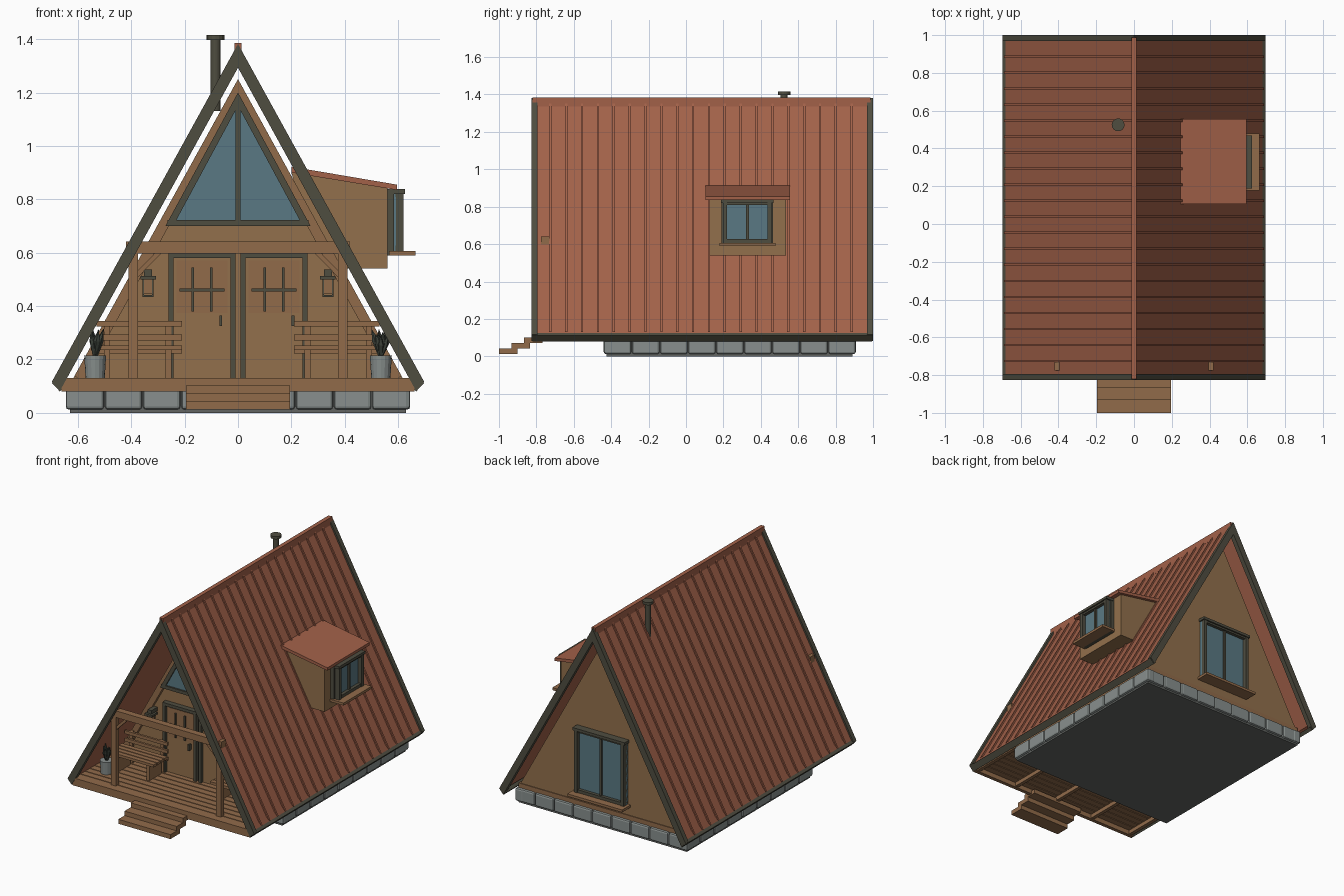
import bpy, bmesh, math, random
from mathutils import Matrix, Vector

random.seed(4)
if "Cube" in bpy.data.objects:
    bpy.data.objects.remove(bpy.data.objects["Cube"])


def material(name, *srgb):
    m = bpy.data.materials.new(name)
    m.use_nodes = True
    c = [(v / 255 / 12.92) if v < 11 else ((v / 255 + 0.055) / 1.055) ** 2.4 for v in srgb] + [1]
    m.diffuse_color = c
    m.node_tree.nodes["Principled BSDF"].inputs["Base Color"].default_value = c
    return m


ROOF = material("red metal roof", 162, 97, 73)
WALL = material("tan wall", 146, 112, 76)
WOOD = material("brown wood", 145, 107, 74)
TRIM = material("dark trim", 79, 77, 64)
GLASS = material("blue glass", 90, 121, 131)
STONE = material("grey stone", 136, 143, 141)
SLAB = material("dark slab", 98, 101, 98)
LEAF = material("dark leaf", 62, 68, 60)


def finish(name, bm, mat, bevel=0, matrix=None):
    bmesh.ops.recalc_face_normals(bm, faces=bm.faces)
    me = bpy.data.meshes.new(name)
    bm.to_mesh(me)
    bm.free()
    me.materials.append(mat)
    ob = bpy.data.objects.new(name, me)
    bpy.context.collection.objects.link(ob)
    if matrix:
        ob.matrix_world = matrix
    if bevel:
        mod = ob.modifiers.new("soft edge", "BEVEL")
        mod.width, mod.segments = bevel, 2
    return ob


def box(name, x, y, z, mat, bevel=0, matrix=None):
    """Box from three (min, max) ranges."""
    bm = bmesh.new()
    bmesh.ops.create_cube(bm, size=1)
    for v in bm.verts:
        v.co = [r[0] if c < 0 else r[1] for c, r in zip(v.co, (x, y, z))]
    return finish(name, bm, mat, bevel, matrix)


def prism(name, profile, y0, y1, mat):
    """Extrude an x-z outline along y."""
    bm = bmesh.new()
    face = bm.faces.new([bm.verts.new((x, y0, z)) for x, z in profile])
    new = bmesh.ops.extrude_face_region(bm, geom=[face])["geom"]
    bmesh.ops.translate(bm, vec=(0, y1 - y0, 0), verts=[v for v in new if isinstance(v, bmesh.types.BMVert)])
    return finish(name, bm, mat)


def cone(name, loc, r1, r2, h, mat, sides=16, tilt=None):
    bm = bmesh.new()
    bmesh.ops.create_cone(bm, cap_ends=True, segments=sides, radius1=r1, radius2=r2, depth=h,
                          matrix=Matrix.Translation((0, 0, h / 2)))
    return finish(name, bm, mat, matrix=Matrix.Translation(loc) @ (tilt or Matrix()))


SLOPE = 1.815


def slope_strip(name, s, top, bottom, x0, x1, y0, y1, mat):
    """Sloping band; top and bottom are its heights at the ridge."""
    pts = [(x0, top - SLOPE * x0), (x1, top - SLOPE * x1),
           (x1 - 0.03, bottom - SLOPE * (x1 - 0.03)), (x0, bottom - SLOPE * x0)]
    return prism(name, [(s * x, z) for x, z in pts], y0, y1, mat)


def window(name, loc, turn, w, h, bar=0.022):
    """Two-pane window facing -y before turning; loc is the bottom middle."""
    m = Matrix.Translation(loc) @ Matrix.Rotation(math.radians(turn), 4, "Z")
    a = w / 2
    box(name + "_glass", (-a, a), (-0.018, 0.01), (0, h), GLASS, matrix=m)
    for s in (-1, 1):
        box(name + "_jamb", sorted((s * a, s * (a - bar))), (-0.045, 0.01), (0, h), TRIM, matrix=m)
    for z in (0, h - bar):
        box(name + "_rail", (-a, a), (-0.04, 0.01), (z, z + bar), TRIM, matrix=m)
    box(name + "_head", (-a - 0.01, a + 0.01), (-0.05, 0.01), (h - 0.01, h + 0.008), TRIM, matrix=m)
    box(name + "_mullion", (-0.008, 0.008), (-0.03, 0), (0, h), TRIM, matrix=m)
    box(name + "_sill", (-a - 0.02, a + 0.02), (-0.09, 0.01), (-0.015, 0.002), WOOD, matrix=m)


# Foundation: slab ringed with rounded blocks
box("foundation_slab", (-0.63, 0.63), (-0.425, 0.89), (0, 0.1), SLAB)
for i in range(9):
    x = -0.643 + i * 0.143
    y = -0.44 + i * 0.15
    for s in (-1, 1):
        yc = 0.2325 + s * 0.6425
        box("foundation_block", (x + 0.002, x + 0.141), (yc - 0.03, yc + 0.03), (0.012, 0.1), STONE, 0.012)
        box("foundation_block", (s * 0.615 - 0.03, s * 0.615 + 0.03), (y + 0.002, y + 0.148),
            (0.012, 0.1), STONE, 0.012)

# House body, a solid gable under the roof
box("floor", (-0.63, 0.63), (-0.43, 0.89), (0.092, 0.13), WOOD)
prism("house_body", [(-0.628, 0.11), (0.628, 0.11), (0.01, 1.232), (-0.01, 1.232)], -0.4, 0.885, WALL)

# Roof sheets, ribs, rake and eave trim
for s in (-1, 1):
    slope_strip("roof_sheet", s, 1.36, 1.315, 0, 0.687, -0.81, 0.985, ROOF)
    for k in range(21):
        y = -0.81 + k * 0.0848
        slope_strip("roof_rib", s, 1.378, 1.355, 0, 0.688, y - 0.006, y + 0.006, ROOF)
    for y in (-0.825, 0.968):
        slope_strip("rake_trim", s, 1.382, 1.293, 0, 0.697, y, y + 0.032, TRIM)
    prism("eave_trim", [(s * 0.697, 0.112), (s * 0.667, 0.08), (s * 0.65, 0.098), (s * 0.68, 0.125)],
          -0.82, 0.995, TRIM)
    slope_strip("gable_board", s, 1.25, 1.17, 0, 0.612, -0.425, -0.395, WOOD)
box("ridge_cap", (-0.014, 0.014), (-0.82, 0.987), (1.335, 1.385), ROOF)

# Chimney
cone("chimney_pipe", (-0.084, 0.525, 1.13), 0.019, 0.019, 0.27, TRIM)
cone("chimney_cap", (-0.084, 0.525, 1.397), 0.034, 0.034, 0.018, TRIM)

# Dormer
prism("dormer_body", [(0.2, 0.9), (0.3, 0.54), (0.56, 0.54), (0.56, 0.85)], 0.125, 0.535, WALL)
prism("dormer_roof", [(0.2, 0.922), (0.595, 0.855), (0.595, 0.835), (0.2, 0.9)], 0.105, 0.555, ROOF)
box("dormer_window_casing", (0.555, 0.585), (0.19, 0.465), (0.59, 0.838), TRIM)
window("dormer_window", (0.575, 0.328, 0.605), 90, 0.26, 0.225)

# Back window
window("back_window", (0, 0.885, 0.2), 180, 0.37, 0.43)

# Triangular front window
prism("gable_window_frame", [(-0.272, 0.7), (0.272, 0.7), (0, 1.2)], -0.43, -0.4, TRIM)
prism("gable_window_glass", [(-0.238, 0.722), (0.238, 0.722), (0, 1.16)], -0.434, -0.43, GLASS)
box("gable_window_mullion", (-0.009, 0.009), (-0.445, -0.43), (0.715, 1.17), TRIM)
box("gable_window_bottom", (-0.265, 0.265), (-0.445, -0.43), (0.7, 0.722), TRIM)
for s in (-1, 1):
    prism("gable_window_side", [(s * 0.272, 0.7), (s * 0.243, 0.7), (0, 1.15), (0, 1.2)], -0.445, -0.43, TRIM)

# Twin doors with crossed bars
for c in (-0.135, 0.135):
    box("door_panel", (c - 0.11, c + 0.11), (-0.415, -0.4), (0.13, 0.585), WALL)
    box("door_upper_panel", (c - 0.095, c + 0.095), (-0.42, -0.41), (0.375, 0.57), WOOD)
    for s in (-1, 1):
        box("door_jamb", (c + s * 0.116 - 0.01, c + s * 0.116 + 0.01), (-0.435, -0.4), (0.13, 0.6), TRIM)
        box("door_bar", (c + s * 0.035 - 0.005, c + s * 0.035 + 0.005), (-0.43, -0.42), (0.38, 0.545), TRIM)
    box("door_head", (c - 0.125, c + 0.125), (-0.435, -0.4), (0.58, 0.6), TRIM)
    box("door_cross_bar", (c - 0.085, c + 0.085), (-0.432, -0.42), (0.455, 0.466), TRIM)
    box("door_handle", (c + 0.066, c + 0.076), (-0.44, -0.41), (0.325, 0.365), TRIM)

# Porch deck and steps
for i in range(8):
    y = -0.8 + i * 0.05
    box("deck_plank", (-0.675, 0.675), (y + 0.003, y + 0.047), (0.112, 0.13), WOOD)
for x in (-0.64, -0.32, 0, 0.32, 0.64):
    box("deck_joist", (x - 0.012, x + 0.012), (-0.8, -0.42), (0.085, 0.113), WOOD)
box("deck_fascia", (-0.662, 0.662), (-0.822, -0.797), (0.08, 0.131), WOOD)
for i in range(3):
    y, z = -1 + i * 0.067, 0.012 + i * 0.03
    box("step", (-0.195, 0.195), (y, y + 0.1), (z, z + 0.03), WOOD)

# Porch frame
box("porch_beam", (-0.42, 0.42), (-0.775, -0.73), (0.597, 0.642), WOOD)
for s in (-1, 1):
    box("porch_post", (s * 0.393 - 0.018, s * 0.393 + 0.018), (-0.77, -0.735), (0.13, 0.6), WOOD)
    prism("porch_brace", [(s * 0.378, 0.53), (s * 0.378, 0.505), (s * 0.285, 0.6), (s * 0.31, 0.6)],
          -0.762, -0.742, WOOD)

    # Bench against the wall
    def span(a, b):
        return sorted((s * a, s * b))
    for z in (0.222, 0.272, 0.323):
        box("bench_back_slat", span(0.21, 0.53), (-0.455, -0.44), (z, z + 0.022), WOOD)
    for k in range(4):
        y = -0.6 + k * 0.038
        box("bench_seat_slat", span(0.21, 0.55), (y, y + 0.032), (0.235, 0.253), WOOD)
    for x in (0.25, 0.48):
        box("bench_leg", span(x, x + 0.022), (-0.59, -0.46), (0.13, 0.235), WOOD)
        box("bench_back_post", span(x, x + 0.022), (-0.44, -0.426), (0.13, 0.345), WOOD)

    # Wall lantern
    x = s * 0.337
    box("lantern_body", (x - 0.017, x + 0.017), (-0.465, -0.431), (0.445, 0.5), WOOD)
    for i in (-1, 1):
        for y in (-0.465, -0.431):
            box("lantern_rod", (x + i * 0.018 - 0.003, x + i * 0.018 + 0.003), (y - 0.003, y + 0.003),
                (0.435, 0.505), TRIM)
    box("lantern_base", (x - 0.021, x + 0.021), (-0.47, -0.426), (0.434, 0.441), TRIM)
    box("lantern_cap", (x - 0.029, x + 0.029), (-0.478, -0.418), (0.5, 0.513), TRIM)
    box("lantern_top", (x - 0.015, x + 0.015), (-0.463, -0.4), (0.513, 0.537), TRIM)

    # Potted plant with pointed leaves
    cone("plant_pot", (s * 0.535, -0.64, 0.13), 0.036, 0.041, 0.085, STONE)
    for k in range(12):
        tilt = Matrix.Rotation(k * 2.4, 4, "Z") @ Matrix.Rotation(random.uniform(0.05, 0.4), 4, "X")
        h = random.uniform(0.08, 0.115)
        cone("plant_leaf", (s * 0.535, -0.64, 0.21), 0.008, 0.013, h * 0.6, LEAF, 5, tilt)
        tip = Vector((s * 0.535, -0.64, 0.21)) + tilt @ Vector((0, 0, h * 0.6))
        cone("plant_leaf_tip", tip, 0.013, 0.001, h * 0.4, LEAF, 5, tilt)
